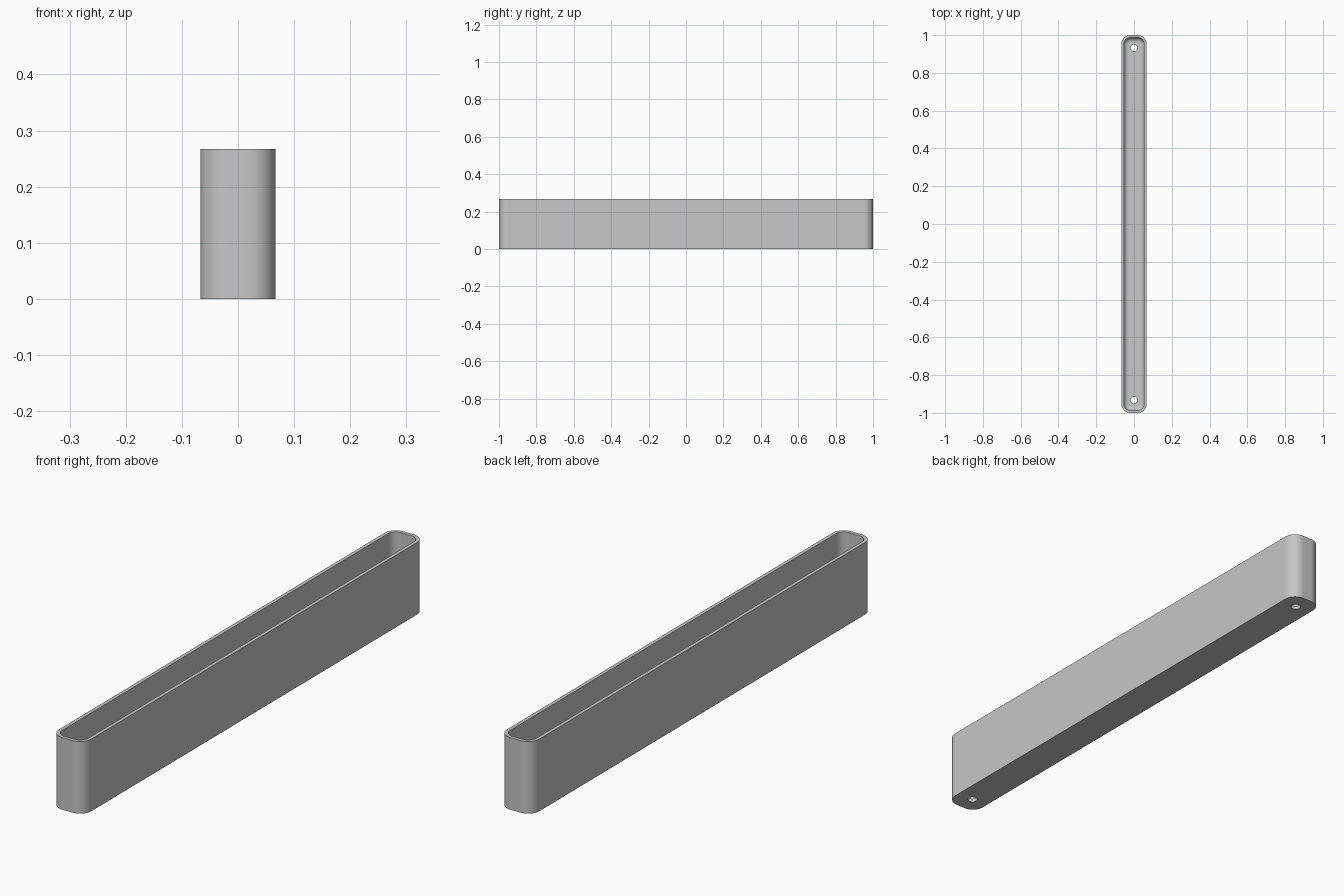
import bpy
import bmesh
import math

if "Cube" in bpy.data.objects:
    bpy.data.objects.remove(bpy.data.objects["Cube"], do_unlink=True)

HALF_X, HALF_Y, HEIGHT = 0.0667, 1.0, 0.267
RADIUS, WALL, FILLET = 0.047, 0.0133, 0.024
HOLE_RADIUS, HOLE_Y = 0.0175, 0.933
CORNER_STEPS, FILLET_STEPS = 10, 8

grey = bpy.data.materials.new("light grey")
grey.use_nodes = True
colour = (0.57, 0.57, 0.57, 1)
grey.diffuse_color = colour
grey.node_tree.nodes["Principled BSDF"].inputs["Base Color"].default_value = colour


def rounded_ring(bm, inset, z):
    """Rounded rectangle of vertices, moved inward by inset."""
    r = RADIUS - inset
    ring = []
    for quarter, (sx, sy) in enumerate([(1, 1), (-1, 1), (-1, -1), (1, -1)]):
        cx, cy = sx * (HALF_X - RADIUS), sy * (HALF_Y - RADIUS)
        for i in range(CORNER_STEPS + 1):
            a = math.pi / 2 * (quarter + i / CORNER_STEPS)
            ring.append(bm.verts.new((cx + r * math.cos(a), cy + r * math.sin(a), z)))
    return ring


# Tray shell: outside wall, rim, inside wall, rounded inner floor edge
section = [(0, 0), (0, HEIGHT), (WALL, HEIGHT)]
for i in range(FILLET_STEPS + 1):
    a = math.pi / 2 * i / FILLET_STEPS
    section.append((WALL + FILLET * (1 - math.cos(a)),
                    WALL + FILLET * (1 - math.sin(a))))

bm = bmesh.new()
rings = [rounded_ring(bm, inset, z) for inset, z in section]
for low, high in zip(rings, rings[1:]):
    for i in range(len(low)):
        j = (i + 1) % len(low)
        bm.faces.new((low[i], low[j], high[j], high[i]))
bm.faces.new(rings[0][::-1])
bm.faces.new(rings[-1])
bmesh.ops.recalc_face_normals(bm, faces=bm.faces)
mesh = bpy.data.meshes.new("tray")
bm.to_mesh(mesh)
bm.free()
tray = bpy.data.objects.new("tray", mesh)
bpy.context.collection.objects.link(tray)
mesh.materials.append(grey)


# Drain holes through the floor at both ends
for side in (-1, 1):
    bpy.ops.mesh.primitive_cylinder_add(vertices=32, radius=HOLE_RADIUS, depth=0.1,
                                        location=(0, side * HOLE_Y, 0))
    cutter = bpy.context.object
    cutter.name = "hole_cutter"
    cutter.hide_render = True
    cutter.data.materials.append(grey)
    bpy.context.view_layer.objects.active = tray
    cut = tray.modifiers.new("hole", "BOOLEAN")
    cut.operation = "DIFFERENCE"
    cut.solver = "EXACT"
    cut.object = cutter
    bpy.ops.object.modifier_apply(modifier=cut.name)
    bpy.data.objects.remove(cutter, do_unlink=True)

# Smooth corners with crisp rim and base edges
bpy.ops.object.select_all(action="DESELECT")
tray.select_set(True)
bpy.context.view_layer.objects.active = tray
bpy.ops.object.shade_smooth_by_angle(angle=math.radians(35))
weighted = tray.modifiers.new("even_shading", "WEIGHTED_NORMAL")
weighted.keep_sharp = True
